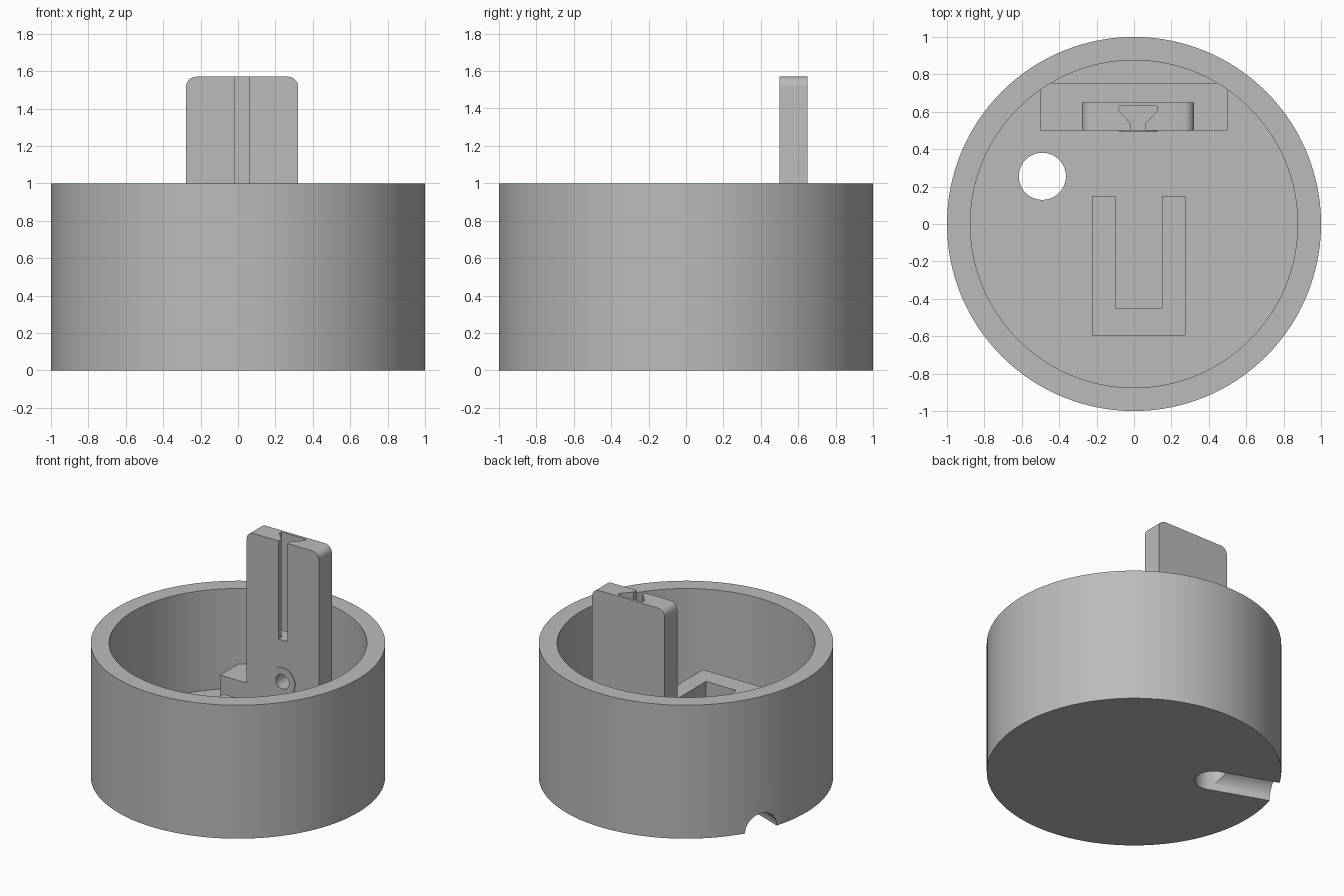
import bpy, bmesh, math
from mathutils import Vector, Matrix

if "Cube" in bpy.data.objects:
    bpy.data.objects.remove(bpy.data.objects["Cube"])

grey = bpy.data.materials.new("plain grey")
grey.diffuse_color = (0.5, 0.5, 0.5, 1)
grey.use_nodes = True
grey.node_tree.nodes["Principled BSDF"].inputs["Base Color"].default_value = grey.diffuse_color


def make(name, bm):
    bmesh.ops.recalc_face_normals(bm, faces=bm.faces)
    me = bpy.data.meshes.new(name)
    bm.to_mesh(me)
    bm.free()
    me.materials.append(grey)
    ob = bpy.data.objects.new(name, me)
    bpy.context.collection.objects.link(ob)
    return ob


def prism(name, outline, offset):
    """Extrude a closed 3D outline along an offset vector."""
    bm = bmesh.new()
    face = bm.faces.new([bm.verts.new(p) for p in outline])
    new = bmesh.ops.extrude_face_region(bm, geom=[face])["geom"]
    bmesh.ops.translate(bm, vec=offset,
                        verts=[v for v in new if isinstance(v, bmesh.types.BMVert)])
    return make(name, bm)


def box(name, x0, x1, y0, y1, z0, z1):
    return prism(name, [(x0, y0, z0), (x1, y0, z0), (x1, y1, z0), (x0, y1, z0)],
                 (0, 0, z1 - z0))


def cylinder(name, radius, start, end, sides=48):
    start, end = Vector(start), Vector(end)
    axis = end - start
    bm = bmesh.new()
    bmesh.ops.create_cone(
        bm, cap_ends=True, segments=sides, radius1=radius, radius2=radius,
        depth=axis.length,
        matrix=Matrix.Translation((start + end) / 2)
        @ axis.to_track_quat('Z', 'Y').to_matrix().to_4x4())
    return make(name, bm)


def cut(ob, cutters):
    """Subtract the cutters, then remove them."""
    for c in cutters:
        mod = ob.modifiers.new("cut", 'BOOLEAN')
        mod.operation, mod.solver, mod.object = 'DIFFERENCE', 'EXACT', c
    dg = bpy.context.evaluated_depsgraph_get()
    me = bpy.data.meshes.new_from_object(ob.evaluated_get(dg))
    ob.modifiers.clear()
    ob.data = me
    for c in cutters:
        bpy.data.objects.remove(c)


FLOOR = 0.25

# Round cup with a drain hole and a half-round groove leading out underneath
cup = cylinder("cup", 1, (0, 0, 0), (0, 0, 1), 128)
hx, hy, ang = -0.49, 0.255, math.radians(160)
cut(cup, [
    cylinder("cavity_cutter", 0.875, (0, 0, FLOOR), (0, 0, 1.2), 128),
    cylinder("hole_cutter", 0.126, (hx, hy, -0.2), (hx, hy, 0.6)),
    cylinder("groove_cutter", 0.125, (hx, hy, 0),
             (hx + 0.8 * math.cos(ang), hy + 0.8 * math.sin(ang), 0)),
])

# Block behind and beside the post
base = box("post_base", -0.5, 0.5, 0.5, 0.755, FLOOR - 0.02, 0.435)

# Open-backed holder on the floor
holder = box("holder", -0.225, 0.275, -0.595, 0.15, FLOOR - 0.02, 0.5)
cut(holder, [box("pocket_cutter", -0.1, 0.15, -0.45, 0.3, FLOOR, 0.7)])

# Upright post with rounded top corners
CX, HW, TOP, R = 0.022, 0.3, 1.57, 0.055
outline = [(CX - HW, 0.5, FLOOR - 0.02), (CX + HW, 0.5, FLOOR - 0.02)]
for side, first in ((1, 0), (-1, 90)):
    for i in range(9):
        a = math.radians(first + 90 * i / 8)
        outline.append((CX + side * (HW - R) + R * math.cos(a), 0.5,
                        TOP - R + R * math.sin(a)))
post = prism("post", outline, (0, 0.15, 0))

# Dovetail slot down the front and a screw hole below it
half = [(0.037, 0.4), (0.037, 0.535), (0.102, 0.605), (0.102, 0.63)]
slot = [(CX + x, y, 0.835) for x, y in half] + \
       [(CX - x, y, 0.835) for x, y in reversed(half)]
HZ = 0.527
cut(post, [prism("slot_cutter", slot, (0, 0, 1)),
           cylinder("screw_cutter", 0.055, (CX, 0.4, HZ), (CX, 0.8, HZ))])

# Thin raised ring around the screw hole
ring = cylinder("screw_ring", 0.103, (CX, 0.494, HZ), (CX, 0.502, HZ))
cut(ring, [cylinder("ring_cutter", 0.055, (CX, 0.4, HZ), (CX, 0.6, HZ))])

# Smooth curved walls, keep edges crisp
for ob in (cup, base, holder, post, ring):
    bpy.ops.object.select_all(action='DESELECT')
    ob.select_set(True)
    bpy.context.view_layer.objects.active = ob
    bpy.ops.object.shade_smooth_by_angle(angle=math.radians(30))
